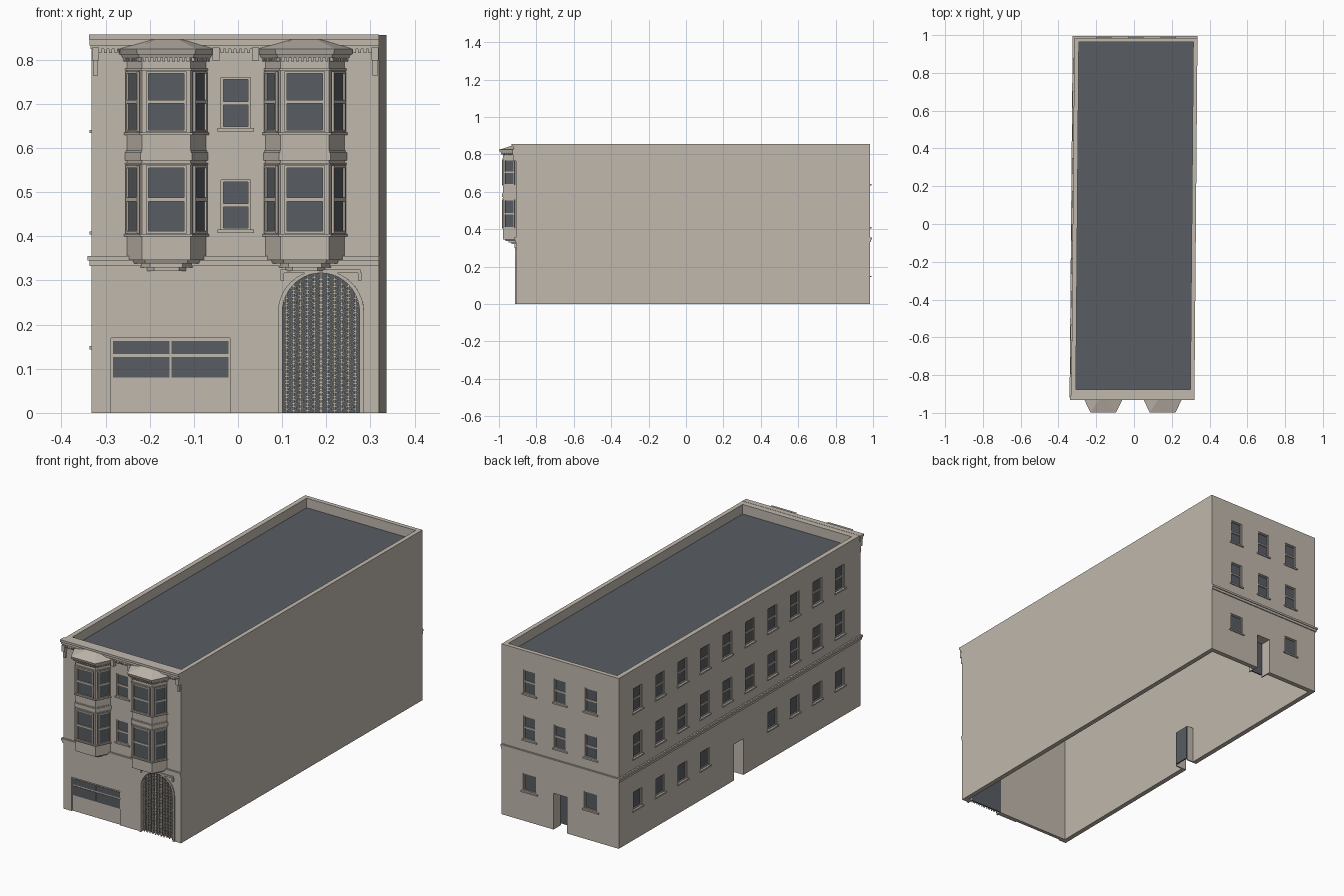
import bpy, bmesh, math
from mathutils import Matrix, Vector

cube = bpy.data.objects.get("Cube")
if cube:
    bpy.data.objects.remove(cube, do_unlink=True)


def material(name, rgb):
    m = bpy.data.materials.new(name)
    m.use_nodes = True
    m.diffuse_color = (*rgb, 1)
    m.node_tree.nodes["Principled BSDF"].inputs["Base Color"].default_value = (*rgb, 1)
    return m


MATS = [material("beige_stucco", (0.53, 0.48, 0.42)),
        material("slate_grey", (0.098, 0.109, 0.122))]
WALL, DARK = 0, 1
LEFT, RIGHT, FRONT, BACK, TOP = -0.332, 0.32, -0.91, 0.985, 0.856


def frame(origin, along, out):
    """Wall coordinates: u along the wall, d outward, z up."""
    m = Matrix((along, out, (0, 0, 1))).transposed().to_4x4()
    m.translation = Vector(origin)
    return m


WORLD = Matrix()
F = frame((0, FRONT, 0), (1, 0, 0), (0, -1, 0))
L = frame((LEFT, 0, 0), (0, 1, 0), (-1, 0, 0))
B = frame((0, BACK, 0), (1, 0, 0), (0, 1, 0))


def box(bm, f, u0, u1, d0, d1, z0, z1, mat=WALL):
    m = (f @ Matrix.Translation(((u0 + u1) / 2, (d0 + d1) / 2, (z0 + z1) / 2))
         @ Matrix.Diagonal((u1 - u0, d1 - d0, z1 - z0, 1)))
    verts = bmesh.ops.create_cube(bm, size=1, matrix=m)["verts"]
    for face in {k for v in verts for k in v.link_faces}:
        face.material_index = mat


def loft(bm, low, high, mat=WALL):
    a, b = [bm.verts.new(p) for p in low], [bm.verts.new(p) for p in high]
    faces = [bm.faces.new(a), bm.faces.new(b)]
    n = len(a)
    for i in range(n):
        j = (i + 1) % n
        faces.append(bm.faces.new((a[i], a[j], b[j], b[i])))
    for face in faces:
        face.material_index = mat


def prism(bm, f, pts, d0, d1, mat=WALL):
    loft(bm, [f @ Vector((u, d0, z)) for u, z in pts],
         [f @ Vector((u, d1, z)) for u, z in pts], mat)


def strip(bm, f, outer, inner, d0, d1):
    for i in range(len(outer) - 1):
        prism(bm, f, (outer[i], outer[i + 1], inner[i + 1], inner[i]), d0, d1)


def finish(name, bm):
    # The plan is slightly skewed: side walls drift to +x toward the back
    for v in bm.verts:
        v.co.x += 0.0085 * (v.co.y - FRONT)
    bmesh.ops.recalc_face_normals(bm, faces=bm.faces)
    me = bpy.data.meshes.new(name)
    bm.to_mesh(me)
    bm.free()
    for m in MATS:
        me.materials.append(m)
    ob = bpy.data.objects.new(name, me)
    bpy.context.collection.objects.link(ob)
    return ob


def window(bm, f, u, w, z0, z1, base, rail=True, t=0.005):
    """Glass with a sash frame and a meeting rail."""
    a, b, d = u - w / 2, u + w / 2, base + 0.007
    box(bm, f, a, b, base - 0.002, base + 0.002, z0, z1, DARK)
    box(bm, f, a, a + t, base, d, z0, z1)
    box(bm, f, b - t, b, base, d, z0, z1)
    box(bm, f, a, b, base, d, z0, z0 + t)
    box(bm, f, a, b, base, d, z1 - t, z1)
    if rail:
        m = (z0 + z1) / 2
        box(bm, f, a, b, base, d, m - 0.004, m + 0.004)


# Openings: wall, centre, width, bottom, top, sliding sash
ROWS = ((0.41, 0.528), (0.64, 0.76))
openings = []
for z0, z1 in ROWS:
    openings.append((F, -0.005, 0.066, z0 + 0.004, z1, True))
    openings += [(B, -0.006 + s * 0.17, 0.066, z0, z1, True) for s in (-1, 0, 1)]
    openings += [(L, 0.836 - i * 0.1763, 0.07, z0, z1, True) for i in range(10)]
openings += [(B, -0.006 + s * 0.17, 0.075, 0.15, 0.24, False) for s in (-1, 1)]
openings += [(L, 0.836 - i * 0.1763, 0.07, 0.15, 0.24, False)
             for i in range(10) if i not in (4, 5)]
doors = ((B, -0.006), (L, 0.043))
GATE = 0.188


def arch(half, spring, rise, n=20):
    pts = [(GATE + half * math.cos(math.pi * i / n),
            spring + rise * math.sin(math.pi * i / n)) for i in range(n + 1)]
    return [(GATE + half, 0)] + pts + [(GATE - half, 0)]


# Building shell: hollow, open below, with a sunken roof and cut openings
bm = bmesh.new()
box(bm, WORLD, LEFT, RIGHT, FRONT, BACK, 0, TOP)
shell = finish("building_shell", bm)

hollow = bmesh.new()
box(hollow, WORLD, LEFT + 0.024, RIGHT - 0.024, FRONT + 0.024, BACK - 0.024, -0.1, 0.78)
box(hollow, WORLD, LEFT + 0.024, RIGHT - 0.022, FRONT + 0.034, BACK - 0.022, 0.805, 1)
holes = bmesh.new()
for f, u, w, z0, z1, _ in openings:
    box(holes, f, u - w / 2, u + w / 2, -0.012, 0.02, z0, z1)
for f, u in doors:
    box(holes, f, u - 0.037, u + 0.037, -0.04, 0.02, -0.05, 0.182)
box(holes, F, -0.288, -0.018, -0.006, 0.02, -0.05, 0.17)
gate_hole = arch(0.0875, 0.228, 0.089)
gate_hole[0], gate_hole[-1] = (GATE + 0.0875, -0.05), (GATE - 0.0875, -0.05)
prism(holes, F, gate_hole, -0.04, 0.02)
cutters = [finish("hollow_cutter", hollow), finish("opening_cutter", holes)]
for c in cutters:
    c.hide_render = True
    mod = shell.modifiers.new(c.name, "BOOLEAN")
    mod.operation, mod.solver, mod.object = "DIFFERENCE", "EXACT", c
deps = bpy.context.evaluated_depsgraph_get()
shell.data = bpy.data.meshes.new_from_object(shell.evaluated_get(deps))
shell.modifiers.clear()
for c in cutters:
    bpy.data.objects.remove(c, do_unlink=True)

# Roof deck
bm = bmesh.new()
box(bm, WORLD, LEFT + 0.023, RIGHT - 0.021, FRONT + 0.033, BACK - 0.021, 0.8, 0.808, DARK)
finish("roof_deck", bm)

# Wall windows with sills
bm = bmesh.new()
for f, u, w, z0, z1, rail in openings:
    window(bm, f, u, w, z0, z1, -0.011, rail)
    box(bm, f, u - w / 2 - 0.008, u + w / 2 + 0.008, -0.01, 0.006, z0 - 0.006, z0 + 0.001)
finish("wall_windows", bm)

# Deep side and back doorways
bm = bmesh.new()
for f, u in doors:
    for s in (-1, 1):
        a, b = sorted((u + s * 0.037, u + s * 0.043))
        box(bm, f, a, b, -0.06, -0.02, 0, 0.188)
    box(bm, f, u - 0.043, u + 0.043, -0.06, -0.02, 0.182, 0.188)
    box(bm, f, u - 0.04, u + 0.04, -0.062, -0.056, 0.01, 0.184, DARK)
finish("doorways", bm)

# Garage door glazing
bm = bmesh.new()
for u0, u1 in ((-0.283, -0.155), (-0.151, -0.022)):
    for z0, z1 in ((0.08, 0.127), (0.134, 0.163)):
        box(bm, F, u0, u1, -0.008, -0.004, z0, z1, DARK)
finish("garage_glass", bm)

# Arched entry: dark backing, trim, label moulding and ring grille
bm = bmesh.new()
prism(bm, F, arch(0.09, 0.228, 0.092), -0.026, -0.022, DARK)
strip(bm, F, arch(0.0975, 0.228, 0.096), arch(0.0875, 0.228, 0.089), -0.01, 0.005)
box(bm, F, GATE - 0.092, GATE + 0.09, -0.002, 0.006, 0.317, 0.325)
for s in (-1, 1):
    box(bm, F, GATE + s * 0.088 - 0.004, GATE + s * 0.088 + 0.004, -0.002, 0.006, 0.3, 0.318)
finish("entry_arch", bm)

bm = bmesh.new()


def grille_top(u):
    return 0.228 + 0.089 * math.sqrt(max(0, 1 - ((u - GATE) / 0.0875) ** 2))


for i in range(-5, 6):
    u = GATE + i * 0.0155
    top = grille_top(u)
    box(bm, F, u - 0.0017, u + 0.0017, -0.012, -0.008, 0, top)
    for k in range(20):
        z = 0.01 + k * 0.016 + (i % 2) * 0.004
        if z + 0.008 < top:
            rings = [[(u + r * math.cos(math.pi * j / 4), z + r * 1.1 * math.sin(math.pi * j / 4))
                      for j in range(9)] for r in (0.0072, 0.0042)]
            strip(bm, F, *rings, -0.011, -0.007)
finish("entry_grille", bm)

# Belt course on the front, side and back
bm = bmesh.new()
for d, z0, z1 in ((0.005, 0.333, 0.356), (0.009, 0.345, 0.355)):
    box(bm, WORLD, LEFT - d, RIGHT, FRONT - d, FRONT + 0.01, z0, z1)
    box(bm, WORLD, LEFT - d, LEFT + 0.01, FRONT - d, BACK + d, z0, z1)
    box(bm, WORLD, LEFT - d, RIGHT, BACK - 0.01, BACK + d, z0, z1)
finish("belt_course", bm)

# Front cornice with dentils and end brackets
bm = bmesh.new()
for d, z0, z1 in ((0.022, 0.846, 0.857), (0.016, 0.833, 0.846), (0.01, 0.825, 0.833)):
    box(bm, F, LEFT - d / 4, RIGHT, -0.005, d, z0, z1)
for i in range(54):
    u = LEFT + 0.004 + i * 0.012
    box(bm, F, u, u + 0.007, -0.002, 0.01, 0.816, 0.825)
for u in (LEFT + 0.009, -0.05, 0.04, RIGHT - 0.009):
    low = 0.765 if abs(u) > 0.2 else 0.8
    box(bm, F, u - 0.008, u + 0.008, -0.002, 0.018, 0.798, 0.828)
    box(bm, F, u - 0.006, u + 0.006, -0.002, 0.011, low, 0.8)
finish("cornice", bm)


# Two-storey bays
def plan(cx, g, z):
    a, b, y = 0.092 + g, 0.055 + g * 0.6, -0.978 - g
    return [(cx - a, -0.905, z), (cx - b, y, z), (cx + b, y, z), (cx + a, -0.905, z)]


# Bands: bottom height, top height, outward growth at bottom and top
BANDS = ((0.321, 0.33, -0.044, -0.044), (0.33, 0.338, -0.03, -0.03),
         (0.338, 0.346, -0.014, -0.01), (0.346, 0.805, 0, 0),
         (0.4, 0.405, 0.007, 0.007), (0.562, 0.566, 0.004, 0.004),
         (0.572, 0.59, 0.005, 0.005), (0.59, 0.594, 0.002, 0.002),
         (0.63, 0.635, 0.007, 0.007), (0.776, 0.78, 0.004, 0.004),
         (0.804, 0.812, 0.01, 0.013), (0.812, 0.825, 0.017, 0.021))
for name, cx in (("right_bay", -0.162), ("left_bay", 0.152)):
    bm = bmesh.new()
    for z0, z1, g0, g1 in BANDS:
        loft(bm, plan(cx, g0, z0), plan(cx, g1, z1))
    ridge = [(cx + x, y, 0.847) for x, y in
             ((-0.045, -0.905), (-0.025, -0.93), (0.025, -0.93), (0.045, -0.905))]
    loft(bm, plan(cx, 0.021, 0.825), ridge)
    faces = [(frame((cx, -0.978, 0), (1, 0, 0), (0, -1, 0)), 0.092, 0.11)]
    for s in (-1, 1):
        along = Vector((s * 0.037, 0.073, 0)).normalized()
        out = Vector((s * along.y, -abs(along.x), 0))
        faces.append((frame((cx + s * 0.0735, -0.9415, 0), along, out), 0.06, 0.08))
    for f, w, length in faces:
        for z0, z1 in ((0.407, 0.56), (0.636, 0.774)):
            window(bm, f, 0, w, z0, z1, 0, True, 0.0055)
        n = int(length / 0.011)
        for i in range(n):
            u = (i - (n - 1) / 2) * 0.011
            box(bm, f, u - 0.003, u + 0.003, -0.002, 0.008, 0.796, 0.805)
    finish(name, bm)
